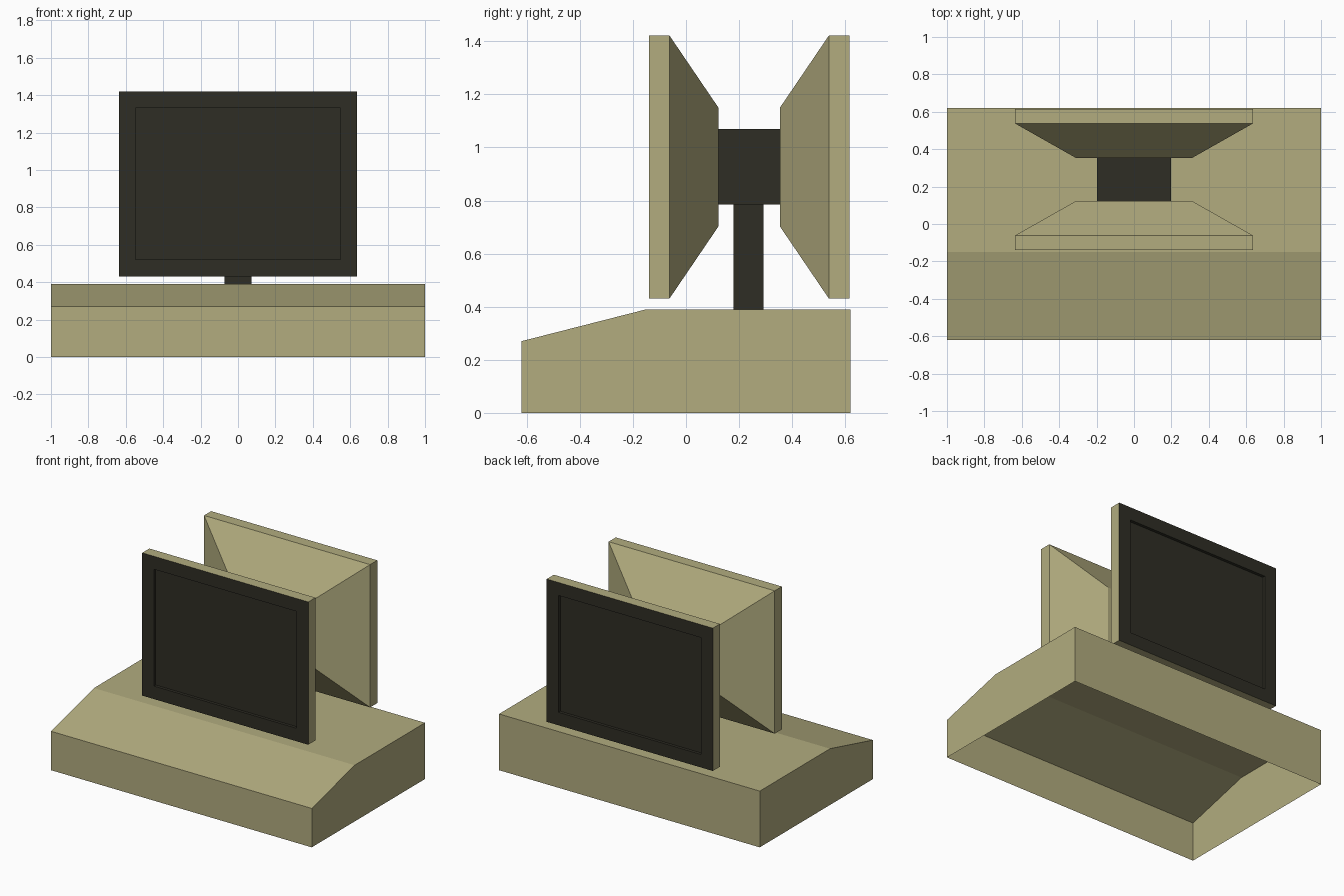
import bpy
import bmesh

cube = bpy.data.objects.get("Cube")
if cube:
    bpy.data.objects.remove(cube, do_unlink=True)


def material(name, rgb):
    mat = bpy.data.materials.new(name)
    mat.use_nodes = True
    mat.diffuse_color = (*rgb, 1)
    mat.node_tree.nodes["Principled BSDF"].inputs["Base Color"].default_value = (*rgb, 1)
    return mat


OLIVE = material("olive plastic", (0.445, 0.413, 0.212))
DARK = material("dark plastic", (0.028, 0.027, 0.018))


def finish(name, bm, mats):
    bmesh.ops.recalc_face_normals(bm, faces=bm.faces)
    mesh = bpy.data.meshes.new(name)
    bm.to_mesh(mesh)
    bm.free()
    for mat in mats:
        mesh.materials.append(mat)
    obj = bpy.data.objects.new(name, mesh)
    bpy.context.collection.objects.link(obj)
    return obj


def box(name, lo, hi, mat):
    bm = bmesh.new()
    bmesh.ops.create_cube(bm, size=1)
    for v in bm.verts:
        v.co = [(a + b) / 2 + c * (b - a) for a, b, c in zip(lo, hi, v.co)]
    return finish(name, bm, [mat])


def base():
    # Side profile pulled across the width, left open underneath
    profile = [(-0.62, 0), (-0.62, 0.27), (-0.15, 0.39), (0.62, 0.39), (0.62, 0)]
    bm = bmesh.new()
    sides = [[bm.verts.new((x, y, z)) for y, z in profile] for x in (-1, 1)]
    for side in sides:
        bm.faces.new(side)
    a, b = sides
    for i in range(len(profile) - 1):
        bm.faces.new((a[i], a[i + 1], b[i + 1], b[i]))
    finish("base", bm, [OLIVE])


def monitor(name, flip):
    # Rectangular rings from the recessed screen, round the bezel, to the tapered back
    middle_y, middle_z = 0.238, 0.926
    rings = [(0.547, 0.405, -0.12), (0.547, 0.405, -0.14), (0.637, 0.495, -0.14),
             (0.637, 0.495, -0.062), (0.312, 0.224, 0.122)]
    bm = bmesh.new()
    loops = []
    for w, h, y in rings:
        y = 2 * middle_y - y if flip else y
        loops.append([bm.verts.new((sx * w, y, middle_z + sz * h))
                      for sx, sz in ((-1, -1), (1, -1), (1, 1), (-1, 1))])
    bm.faces.new(loops[0]).material_index = 1
    bm.faces.new(loops[-1])
    for n, (a, b) in enumerate(zip(loops, loops[1:])):
        for i in range(4):
            j = (i + 1) % 4
            face = bm.faces.new((a[i], a[j], b[j], b[i]))
            face.material_index = 1 if n < 2 else 0
    finish(name, bm, [OLIVE, DARK])


base()
monitor("front_monitor", False)
monitor("back_monitor", True)
box("monitor_joint", (-0.197, 0.122, 0.785), (0.197, 0.354, 1.07), DARK)
box("stand_post", (-0.072, 0.178, 0.39), (0.072, 0.292, 0.785), DARK)
